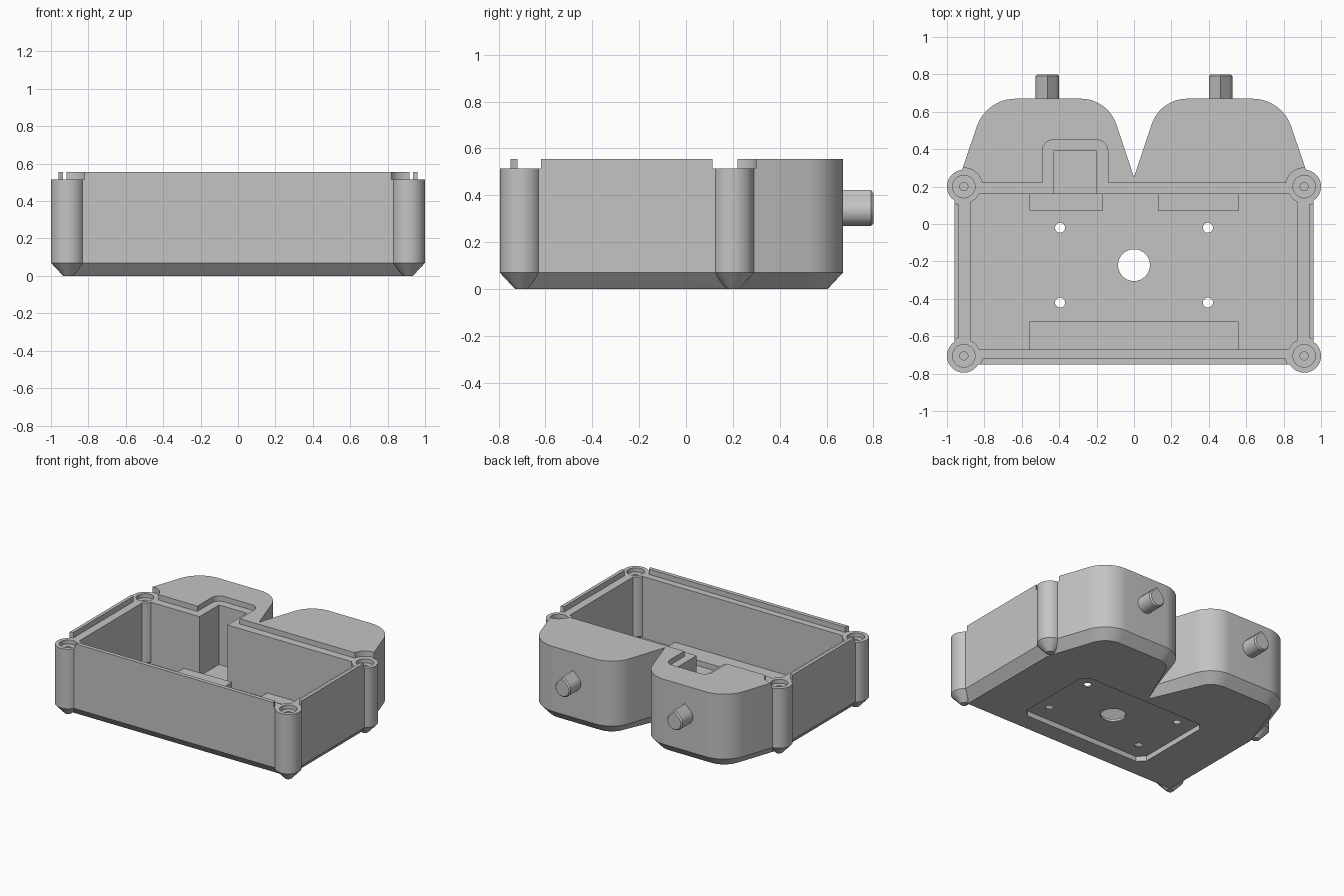
import bpy, bmesh, math
from mathutils import Vector

cube = bpy.data.objects.get("Cube")
if cube:
    bpy.data.objects.remove(cube)

grey = bpy.data.materials.new("light_grey")
grey.use_nodes = True
grey.diffuse_color = (0.55, 0.55, 0.55, 1)
grey.node_tree.nodes["Principled BSDF"].inputs["Base Color"].default_value = (0.55, 0.55, 0.55, 1)


def loft(name, rings):
    """Closed solid through matching rings of points."""
    bm = bmesh.new()
    loops = [[bm.verts.new(p) for p in ring] for ring in rings]
    n = len(loops[0])
    for a, b in zip(loops, loops[1:]):
        for i in range(n):
            j = (i + 1) % n
            bm.faces.new((a[i], a[j], b[j], b[i]))
    bm.faces.new(loops[0][::-1])
    bm.faces.new(loops[-1])
    bmesh.ops.recalc_face_normals(bm, faces=bm.faces)
    mesh = bpy.data.meshes.new(name)
    bm.to_mesh(mesh)
    bm.free()
    mesh.materials.append(grey)
    obj = bpy.data.objects.new(name, mesh)
    bpy.context.collection.objects.link(obj)
    return obj


def prism(name, outline, z0, z1):
    return loft(name, [[(p[0], p[1], z) for p in outline] for z in (z0, z1)])


def box(name, x0, x1, y0, y1, z0, z1):
    return prism(name, [(x0, y0), (x1, y0), (x1, y1), (x0, y1)], z0, z1)


def circle(x, y, r, n=48):
    return [(x + r * math.cos(math.tau * i / n), y + r * math.sin(math.tau * i / n)) for i in range(n)]


def lathe(name, x, y, profile):
    return loft(name, [[(px, py, z) for px, py in circle(x, y, r)] for r, z in profile])


def fillet(prev, corner, nxt, r, steps=12):
    """Arc points rounding one left-turning outline corner."""
    c = Vector(corner)
    u, v = (Vector(prev) - c).normalized(), (Vector(nxt) - c).normalized()
    cos_half = (u + v).length / 2
    sin_half = math.sqrt(1 - cos_half ** 2)
    centre = c + (u + v).normalized() * (r / sin_half)
    start = c + u * (r * cos_half / sin_half) - centre
    turn = 2 * math.acos(sin_half)
    a0 = math.atan2(start.y, start.x)
    return [(centre.x + r * math.cos(a0 + turn * i / steps),
             centre.y + r * math.sin(a0 + turn * i / steps)) for i in range(steps + 1)]


def inset(outline, d, limit):
    """Move a counter-clockwise outline inwards with limited mitres."""
    out = []
    for i, p in enumerate(outline):
        p = Vector(p)
        e = (p - Vector(outline[i - 1])).normalized()
        f = (Vector(outline[(i + 1) % len(outline)]) - p).normalized()
        normal = Vector((-e.y, e.x))
        m = (normal + Vector((-f.y, f.x))).normalized()
        out.append(p + m * min(d / m.dot(normal), limit))
    return out


def combine(target, tools, operation):
    for tool in tools:
        mod = target.modifiers.new("cut", 'BOOLEAN')
        mod.operation, mod.solver, mod.object = operation, 'EXACT', tool
        bpy.context.view_layer.objects.active = target
        bpy.ops.object.modifier_apply(modifier=mod.name)
        bpy.data.objects.remove(tool)


# Housing outline: rectangle in front, two rounded lobes behind
front, side, outer, inner, notch = (0.96, -0.75), (0.96, 0.17), (0.79, 0.67), (0.14, 0.67), (0, 0.25)
half = [front, side] + fillet(side, outer, inner, 0.22) + fillet(outer, inner, notch, 0.2)
outline = half + [notch] + [(-x, y) for x, y in reversed(half)]
low = inset(outline, 0.065, 0.1)
housing = loft("housing", [[(p[0], p[1], z) for p in ring]
                           for ring, z in ((low, 0), (outline, 0.07), (outline, 0.555))])

# Main cavity and the cable pocket in one lobe
combine(housing, [box("cavity", -0.875, 0.875, -0.67, 0.16, 0.055, 1),
                  box("pocket", -0.43, -0.20, 0.1, 0.39, 0.07, 1.1)], 'DIFFERENCE')

# Corner posts and raised floor strips
corners = [(x, y) for x in (-0.91, 0.91) for y in (-0.705, 0.20)]
posts = [lathe("post", x, y, [(0.025, 0), (0.09, 0.07), (0.09, 0.53)]) for x, y in corners]
strips = [box("strip", x0, x1, y0, y1, 0.047, 0.095) for x0, x1, y0, y1 in
          ((-0.56, 0.56, -0.69, -0.52), (-0.56, -0.165, 0.07, 0.165), (0.13, 0.56, 0.07, 0.165))]
combine(housing, posts + strips, 'UNION')

# Lid ledge, with its step around the pocket
left, right, back = -0.49, -0.14, 0.45
collar = ([(left, 0.1), (right, 0.1)]
          + fillet((right, 0.1), (right, back), (left, back), 0.06, 8)
          + fillet((right, back), (left, back), (left, 0.1), 0.06, 8))
cutters = [box("ledge", -0.935, 0.935, -0.72, 0.22, 0.515, 1),
           prism("collar", collar, 0.515, 1)]

# Post clearances, counterbores and screw holes
for x, y in corners:
    cutters += [prism("clearance", circle(x, y, 0.1), 0.515, 1),
                prism("counterbore", circle(x, y, 0.06), 0.485, 1),
                prism("post_hole", circle(x, y, 0.022, 24), 0.2, 1)]

# Underside recess with clipped corners, and floor holes
w, d, c, cy = 0.53, 0.33, 0.05, -0.22
clipped = [(w - c, -d), (w, c - d), (w, d - c), (w - c, d)]
clipped += [(-x, y) for x, y in reversed(clipped)]
cutters += [prism("recess", [(x, y + cy) for x, y in clipped], -0.1, 0.038),
            prism("centre_hole", circle(0, cy, 0.085), -0.1, 0.2)]
for x in (-0.395, 0.395):
    for y in (-0.02, -0.42):
        cutters += [prism("floor_hole", circle(x, y, 0.027, 24), -0.1, 0.2),
                    prism("floor_counterbore", circle(x, y, 0.05, 32), 0.047, 0.2)]
combine(housing, cutters, 'DIFFERENCE')

# Teardrop pegs on the back of the lobes
r = 0.063
arc = [math.radians(135 + 270 * i / 32) for i in range(33)]
drop = [(r * math.cos(a), r * math.sin(a)) for a in arc] + [(0, r * math.sqrt(2))]
pegs = []
for name, px in (("right_peg", -0.463), ("left_peg", 0.463)):
    pegs.append(loft(name, [[(px + x * s, y, 0.333 + z * s) for x, z in drop]
                            for y, s in ((0.64, 1), (0.79, 1), (0.80, 0.86))]))

bpy.ops.object.select_all(action='DESELECT')
for obj in [housing] + pegs:
    obj.select_set(True)
bpy.context.view_layer.objects.active = housing
bpy.ops.object.shade_smooth_by_angle(angle=math.radians(30))
